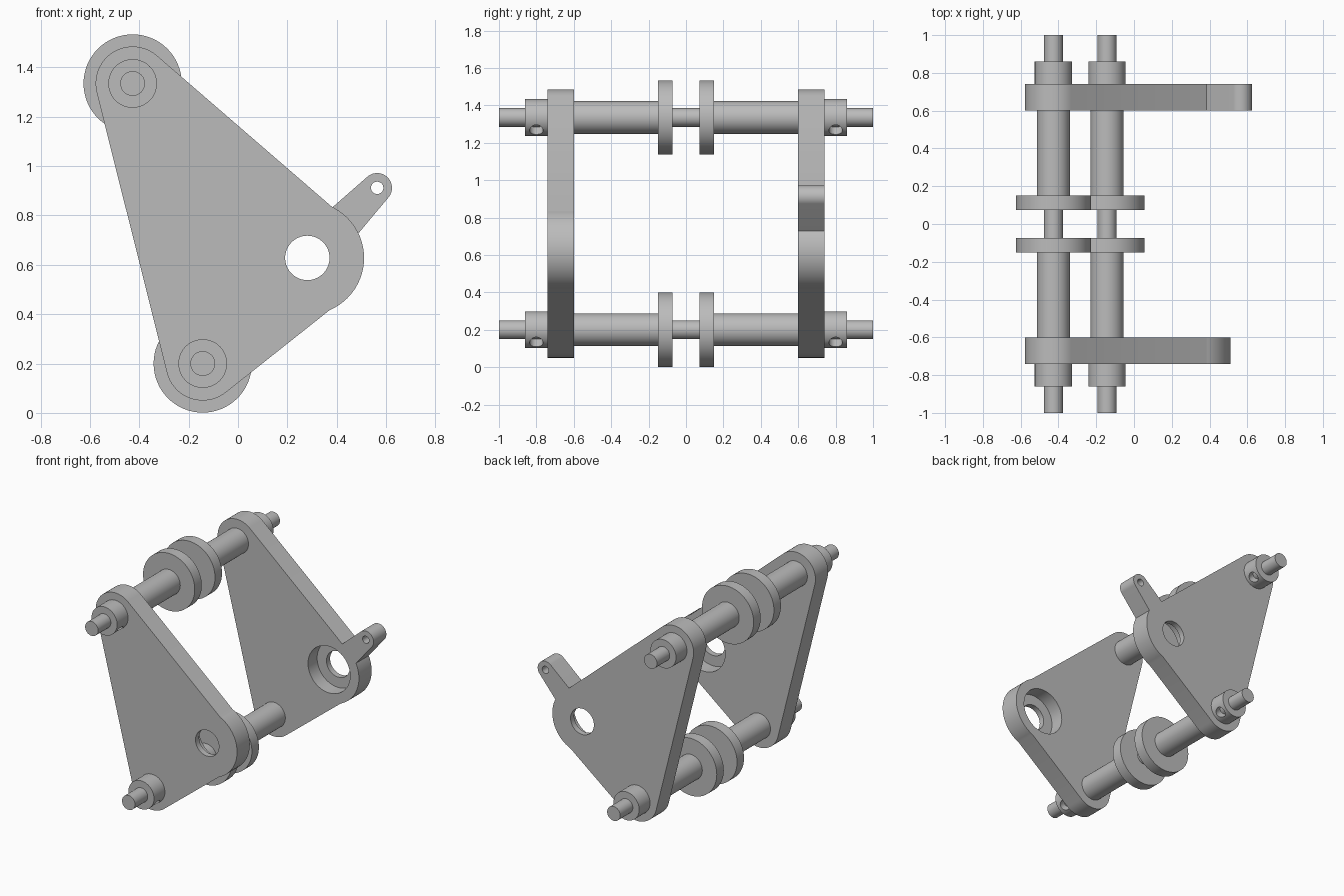
import bpy, bmesh, math
from mathutils import Vector, Matrix
from mathutils.geometry import convex_hull_2d

cube = bpy.data.objects.get("Cube")
if cube:
    bpy.data.objects.remove(cube, do_unlink=True)

steel = bpy.data.materials.new("plain grey")
steel.use_nodes = True
GREY = (0.5, 0.5, 0.5, 1)
steel.diffuse_color = GREY
steel.node_tree.nodes["Principled BSDF"].inputs["Base Color"].default_value = GREY


def prism(name, circles, y0, y1, steps=64):
    """Convex outline around (x, z, radius) circles, extruded along y."""
    pts = [Vector((x + r * math.cos(a), z + r * math.sin(a)))
           for x, z, r in circles
           for a in (2 * math.pi * i / steps for i in range(steps))]
    bm = bmesh.new()
    face = bm.faces.new([bm.verts.new((pts[i].x, y0, pts[i].y))
                         for i in convex_hull_2d(pts)])
    new = bmesh.ops.extrude_face_region(bm, geom=[face])["geom"]
    bmesh.ops.translate(bm, vec=(0, y1 - y0, 0),
                        verts=[v for v in new if isinstance(v, bmesh.types.BMVert)])
    bmesh.ops.recalc_face_normals(bm, faces=bm.faces)
    mesh = bpy.data.meshes.new(name)
    bm.to_mesh(mesh)
    bm.free()
    obj = bpy.data.objects.new(name, mesh)
    mesh.materials.append(steel)
    bpy.context.collection.objects.link(obj)
    return obj


def combine(obj, other, operation):
    """Boolean the other solid into obj, then discard it."""
    mod = obj.modifiers.new("combine", "BOOLEAN")
    mod.operation, mod.solver, mod.object = operation, "EXACT", other
    bpy.context.view_layer.objects.active = obj
    bpy.ops.object.modifier_apply(modifier=mod.name)
    bpy.data.objects.remove(other, do_unlink=True)


upper, lower, pivot = (-0.427, 1.335), (-0.143, 0.2), (0.281, 0.628)
lug = (0.564, 0.912)
parts = []

# Side plates with a stepped bore that is wider on the inner face
for side, label in ((-1, "front"), (1, "back")):
    inner, outer = side * 0.6, side * 0.74
    plate = prism(label + "_plate", [(*upper, 0.15), (*lower, 0.15), (*pivot, 0.222)],
                  inner, outer)
    combine(plate, prism("boss", [(*pivot, 0.23)], inner, outer), "UNION")
    if side > 0:
        # Lug arm on the back plate only
        combine(plate, prism("arm", [(*lug, 0.06), (0.43, 0.775, 0.075)], inner, outer), "UNION")
        combine(plate, prism("lug_hole", [(*lug, 0.025)], 0.5, 0.8), "DIFFERENCE")
    combine(plate, prism("hole", [(*pivot, 0.09)], side * 0.5, side * 0.8), "DIFFERENCE")
    combine(plate, prism("bore", [(*pivot, 0.162)], side * 0.5, side * 0.7), "DIFFERENCE")
    parts.append(plate)

# Shafts with mirrored sleeves, flanges and drilled collars
for (x, z), level in ((upper, "upper"), (lower, "lower")):
    parts.append(prism(level + "_shaft", [(x, z, 0.05)], -1, 1))
    for side, label in ((-1, "front"), (1, "back")):
        name = f"{level}_{label}_"
        parts.append(prism(name + "sleeve", [(x, z, 0.0875)], side * 0.15, side * 0.6))
        parts.append(prism(name + "flange", [(x, z, 0.199)], side * 0.073, side * 0.15))
        collar = prism(name + "collar", [(x, z, 0.0985)], side * 0.74, side * 0.86)
        # Set-screw hole, aimed outward and down
        drill = prism("drill", [(0, 0, 0.036)], 0, 0.2, 32)
        aim = Vector((1, 0, -1)).to_track_quat("Y", "Z").to_matrix().to_4x4()
        drill.data.transform(Matrix.Translation((x, side * 0.8, z)) @ aim)
        combine(collar, drill, "DIFFERENCE")
        parts.append(collar)

# Smooth round walls, crisp edges
bpy.ops.object.select_all(action="DESELECT")
for part in parts:
    part.select_set(True)
bpy.context.view_layer.objects.active = parts[0]
bpy.ops.object.shade_smooth_by_angle(angle=math.radians(30))
